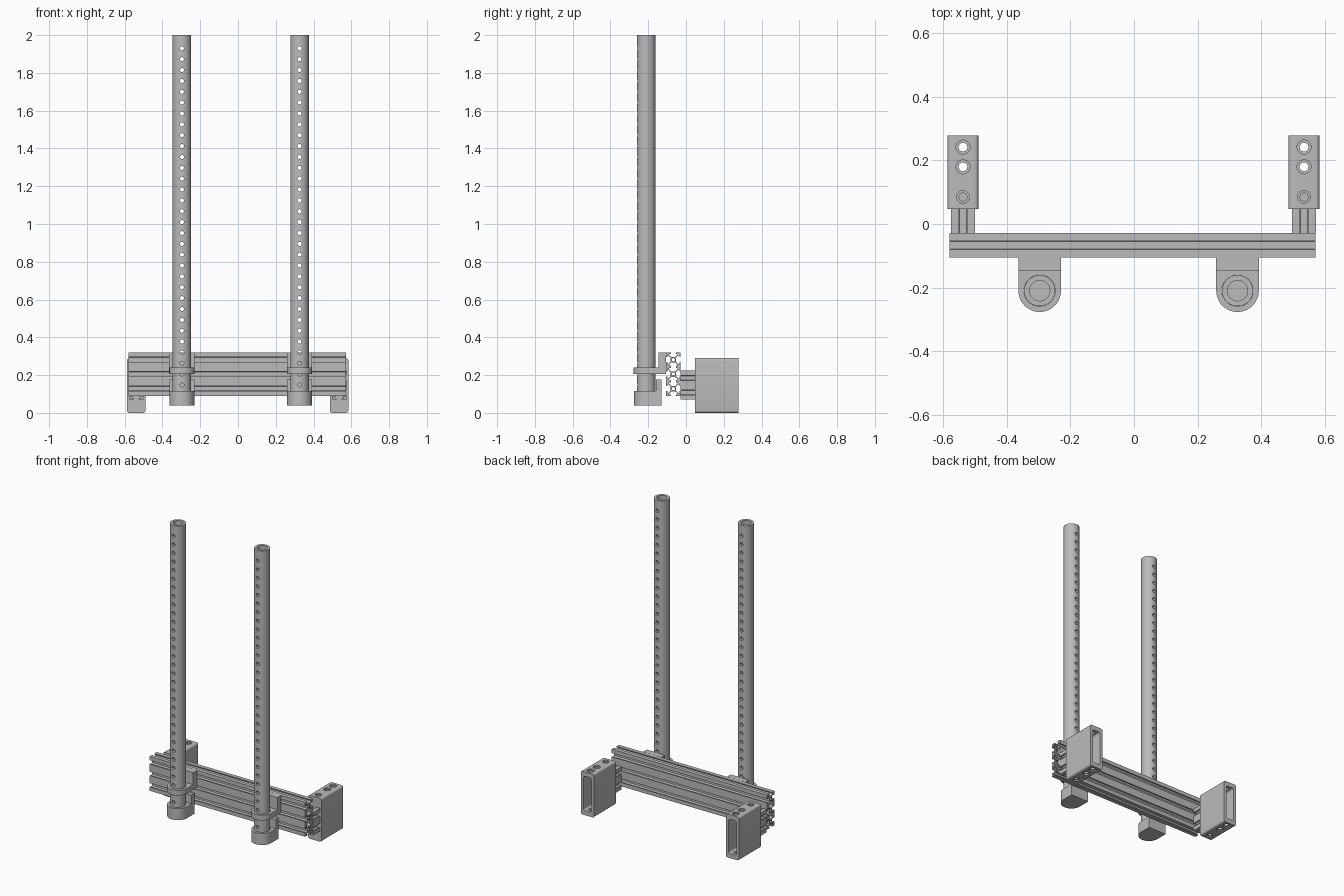
import bpy, bmesh, math
from mathutils import Vector, Matrix

cube = bpy.data.objects.get("Cube")
if cube:
    bpy.data.objects.remove(cube, do_unlink=True)

grey = bpy.data.materials.new("plain grey")
grey.use_nodes = True
COLOR = (0.5, 0.5, 0.5, 1)
grey.diffuse_color = COLOR
grey.node_tree.nodes["Principled BSDF"].inputs["Base Color"].default_value = COLOR

TUBE_X = (-0.297, 0.326)
TUBE_Y = -0.21
TUBE_R = 0.049
FOOT_X = (-0.5385, 0.5355)
UNIT = 0.00383          # one tenth of half a rail cell
CELL = 20 * UNIT


def finish(name, bm, smooth=True):
    bmesh.ops.recalc_face_normals(bm, faces=bm.faces)
    mesh = bpy.data.meshes.new(name)
    bm.to_mesh(mesh)
    bm.free()
    mesh.materials.append(grey)
    ob = bpy.data.objects.new(name, mesh)
    bpy.context.collection.objects.link(ob)
    if smooth:
        shade(ob)
    return ob


def select(ob):
    bpy.ops.object.select_all(action='DESELECT')
    ob.select_set(True)
    bpy.context.view_layer.objects.active = ob


def shade(ob):
    select(ob)
    bpy.ops.object.shade_smooth_by_angle(angle=math.radians(30))


def add_box(bm, x, y, z):
    lo, hi = Vector((x[0], y[0], z[0])), Vector((x[1], y[1], z[1]))
    mat = Matrix.Translation((lo + hi) / 2) @ Matrix.Diagonal((*(hi - lo), 1))
    return bmesh.ops.create_cube(bm, size=1, matrix=mat)["verts"]


def add_cylinder(bm, center, r, depth, along_y=False, segments=32):
    mat = Matrix.Translation(center)
    if along_y:
        mat = mat @ Matrix.Rotation(math.pi / 2, 4, 'X')
    bmesh.ops.create_cone(bm, cap_ends=True, segments=segments, radius1=r,
                          radius2=r, depth=depth, matrix=mat)


def cut(ob, bm):
    """Subtract the shapes in bm from ob and discard the cutter."""
    cutter = finish("cutter", bm, smooth=False)
    cutter.hide_render = True
    mod = ob.modifiers.new("cut", 'BOOLEAN')
    mod.operation, mod.solver, mod.object = 'DIFFERENCE', 'EXACT', cutter
    select(ob)
    bpy.ops.object.modifier_apply(modifier=mod.name)
    bpy.data.objects.remove(cutter, do_unlink=True)
    shade(ob)


def prism(bm, points, z0, z1):
    face = bm.faces.new([bm.verts.new((x, y, z0)) for x, y in points])
    new = bmesh.ops.extrude_face_region(bm, geom=[face])["geom"]
    bmesh.ops.translate(bm, vec=(0, 0, z1 - z0),
                        verts=[v for v in new if isinstance(v, bmesh.types.BMVert)])


# Slotted rails: each cell is a four-way slotted section with a centre bore
def rail(name, centers, start, end, to_world):
    side = [(10, 10), (3.4, 10), (3.4, 8.2), (5.7, 8.2), (5.7, 6.6), (2.9, 3.9),
            (-2.9, 3.9), (-5.7, 6.6), (-5.7, 8.2), (-3.4, 8.2), (-3.4, 10)]
    bm = bmesh.new()
    for ca, cb in centers:
        outline = []
        for k in range(4):
            rot = Matrix.Rotation(k * math.pi / 2, 2)
            outline += [rot @ Vector(p) for p in side]
        bore = [Vector((math.cos(t), math.sin(t))) * 2.2
                for t in (k * math.tau / 16 for k in range(16))]
        edges = []
        for loop in (outline, bore):
            vs = [bm.verts.new(to_world(ca + p.x * UNIT, cb + p.y * UNIT, start))
                  for p in loop]
            edges += [bm.edges.new((vs[i - 1], vs[i])) for i in range(len(vs))]
        fill = bmesh.ops.triangle_fill(bm, edges=edges, use_beauty=True)["geom"]
        faces = [f for f in fill if isinstance(f, bmesh.types.BMFace)]
        new = bmesh.ops.extrude_face_region(bm, geom=faces, use_keep_orig=True)["geom"]
        shift = to_world(0, 0, end - start)
        bmesh.ops.translate(bm, vec=shift,
                            verts=[v for v in new if isinstance(v, bmesh.types.BMVert)])
    return finish(name, bm)


rail("cross_beam", [(-0.067, 0.205 + k * CELL) for k in (-1, 0, 1)], -0.581, 0.571,
     lambda a, b, s: Vector((s, a, b)))


# Feet with their stub rails
def foot(label, x):
    rail("stub_rail_" + label, [(x, 0.147 + k * CELL / 2) for k in (-1, 1)], -0.028, 0.12,
         lambda a, b, s: Vector((a, s, b)))
    bm = bmesh.new()
    add_box(bm, (x - 0.0485, x + 0.0485), (0.047, 0.278), (0, 0.29))
    long_edges = [e for e in bm.edges
                  if abs((e.verts[0].co - e.verts[1].co).y) > 0.1]
    bmesh.ops.bevel(bm, geom=long_edges, offset=0.012, segments=4, profile=0.5,
                    affect='EDGES')
    block = finish("foot_block_" + label, bm)
    # rear pocket with rounded ends
    bm = bmesh.new()
    pocket = add_box(bm, (x - 0.029, x + 0.029), (0.14, 0.3), (0.03, 0.26))
    edges = [e for e in bm.edges if abs((e.verts[0].co - e.verts[1].co).y) > 0.1]
    bmesh.ops.bevel(bm, geom=edges, offset=0.012, segments=4, profile=0.5,
                    affect='EDGES')
    cut(block, bm)
    # bolt holes with shallow counterbores, top and bottom
    bm = bmesh.new()
    for y in (0.242, 0.18):
        add_cylinder(bm, (x, y, 0.145), 0.014, 0.4)
    for z in (0, 0.29):
        add_cylinder(bm, (x, 0.085, z), 0.0125, 0.06)
    cut(block, bm)
    bm = bmesh.new()
    for y, r in ((0.242, 0.022), (0.18, 0.022), (0.085, 0.02)):
        for z in (0, 0.29):
            add_cylinder(bm, (x, y, z), r, 0.016)
    cut(block, bm)


for label, x in zip(("right", "left"), FOOT_X):
    foot(label, x)


# Rounded-front plate outline shared by the tube clamp and the tube cup
def u_outline(x, r, back):
    arc = [(x + r * math.cos(t), TUBE_Y - r * math.sin(t))
           for t in (k * math.pi / 24 for k in range(25))]
    return arc + [(x - r, back), (x + r, back)]


def upright(label, x):
    # perforated tube
    bm = bmesh.new()
    add_cylinder(bm, (x, TUBE_Y, 1.03), TUBE_R, 1.94, segments=48)
    tube = finish("upright_tube_" + label, bm)
    bm = bmesh.new()
    add_cylinder(bm, (x, TUBE_Y, 1.05), 0.032, 2.2, segments=48)
    cut(tube, bm)
    bm = bmesh.new()
    for k in range(32):
        add_cylinder(bm, (x, TUBE_Y, 1.93 - 0.0575 * k), 0.011, 0.2, True, 16)
    cut(tube, bm)

    # clamp ring and its mounting plate
    bm = bmesh.new()
    prism(bm, u_outline(x, 0.067, -0.106), 0.205, 0.24)
    clamp = finish("tube_clamp_" + label, bm)
    bm = bmesh.new()
    add_cylinder(bm, (x, TUBE_Y, 0.22), TUBE_R + 0.0005, 0.2, segments=48)
    cut(clamp, bm)
    bm = bmesh.new()
    add_box(bm, (x - 0.067, x + 0.067), (-0.146, -0.106), (0.205, 0.32))
    finish("clamp_plate_" + label, bm)

    # bottom cup and its back wall
    bm = bmesh.new()
    prism(bm, u_outline(x, 0.066, -0.13), 0.04, 0.117)
    cup = finish("tube_cup_" + label, bm)
    bm = bmesh.new()
    add_cylinder(bm, (x, TUBE_Y, 0.16), TUBE_R + 0.0005, 0.2, segments=48)
    cut(cup, bm)
    bm = bmesh.new()
    add_box(bm, (x - 0.066, x + 0.066), (-0.16, -0.13), (0.1, 0.177))
    finish("cup_wall_" + label, bm)


for label, x in zip(("right", "left"), TUBE_X):
    upright(label, x)
